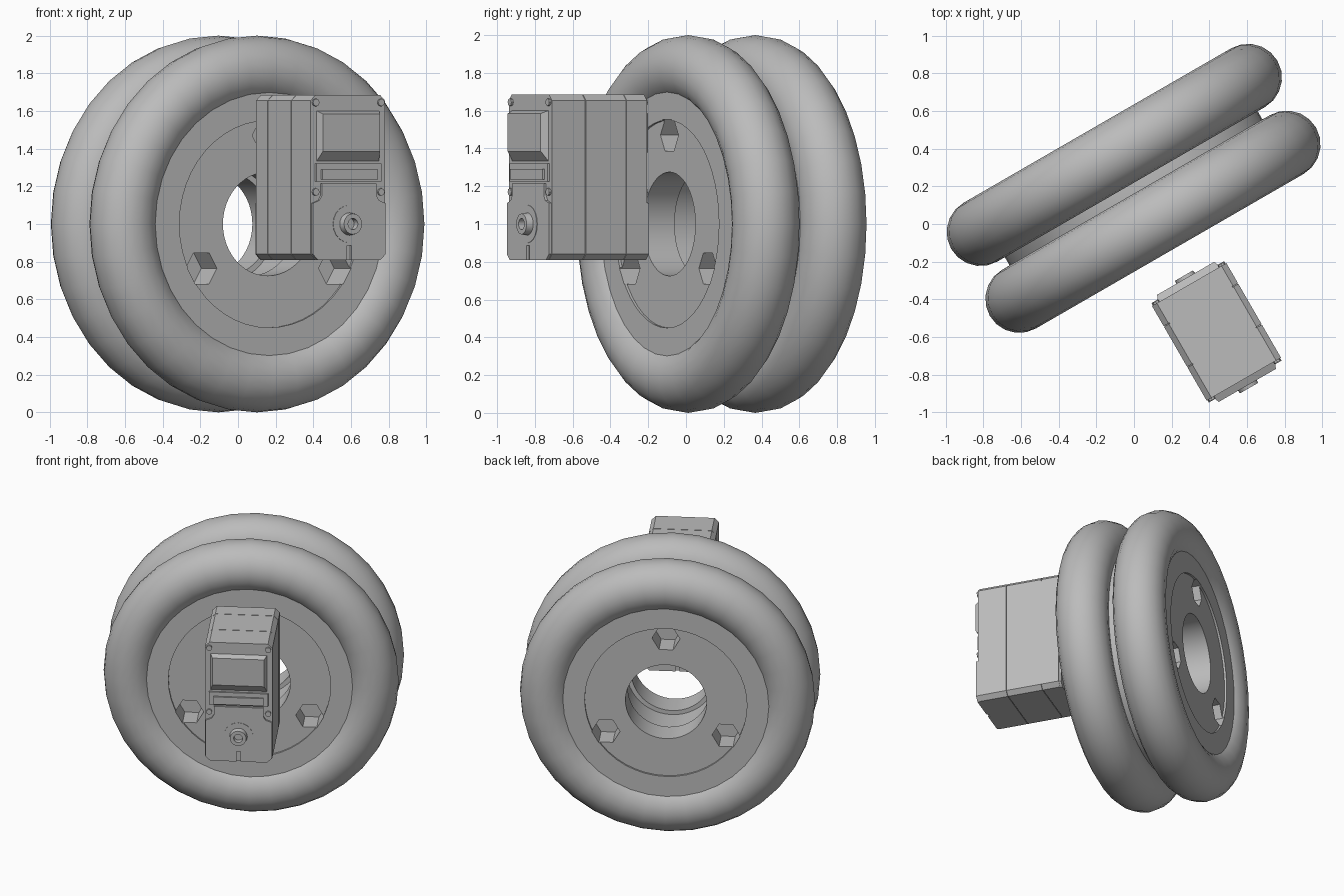
import bpy, bmesh, math
from mathutils import Matrix

cube = bpy.data.objects.get("Cube")
if cube:
    bpy.data.objects.remove(cube, do_unlink=True)

# Whole assembly is turned about the vertical axis; parts are built square-on
TURN = Matrix.Rotation(math.radians(30), 4, 'Z')
AXLE_X, AXLE_Z = 0.093, 1.0
WHEEL_Y, HALF_GAP = 0.165, 0.205
MOTOR_Y, MOTOR_HALF = -0.715, 0.29

grey = bpy.data.materials.new("plain grey")
grey.use_nodes = True
grey.diffuse_color = (0.5, 0.5, 0.5, 1)
grey.node_tree.nodes["Principled BSDF"].inputs["Base Color"].default_value = (0.5, 0.5, 0.5, 1)


def finish(name, bm, smooth=False):
    bmesh.ops.recalc_face_normals(bm, faces=bm.faces)
    mesh = bpy.data.meshes.new(name)
    bm.to_mesh(mesh)
    bm.free()
    mesh.materials.append(grey)
    obj = bpy.data.objects.new(name, mesh)
    bpy.context.collection.objects.link(obj)
    obj.matrix_world = TURN
    if smooth:
        bpy.ops.object.select_all(action='DESELECT')
        obj.select_set(True)
        bpy.context.view_layer.objects.active = obj
        bpy.ops.object.shade_smooth_by_angle(angle=math.radians(35))
    return obj


def lathe(name, profile, y, steps=40):
    """Spin a closed (radius, offset) profile around the axle."""
    bm = bmesh.new()
    rings = []
    for i in range(steps):
        a = math.tau * i / steps
        rings.append([bm.verts.new((AXLE_X + r * math.cos(a), y + d, AXLE_Z + r * math.sin(a)))
                      for r, d in profile])
    n = len(profile)
    for i in range(steps):
        a, b = rings[i], rings[(i + 1) % steps]
        for j in range(n):
            k = (j + 1) % n
            bm.faces.new((a[j], a[k], b[k], b[j]))
    return finish(name, bm, True)


def prism(name, near, y0, y1, far=None):
    """Loft an (x, z) outline, measured from the axle, between two depths."""
    bm = bmesh.new()
    a, b = [[bm.verts.new((AXLE_X + x, y, AXLE_Z + z)) for x, z in pts]
            for pts, y in ((near, y0), (far or near, y1))]
    bm.faces.new(a)
    bm.faces.new(b)
    for i in range(len(a)):
        j = (i + 1) % len(a)
        bm.faces.new((a[i], a[j], b[j], b[i]))
    return finish(name, bm)


def ngon(x, z, r, n):
    return [(x + r * math.cos(math.tau * i / n), z + r * math.sin(math.tau * i / n)) for i in range(n)]


def rect(w, z0, z1, c=0.0):
    """Rectangle of half width w with chamfered corners."""
    if c == 0:
        return [(-w, z0), (w, z0), (w, z1), (-w, z1)]
    return [(-w, z0 + c), (-w + c, z0), (w - c, z0), (w, z0 + c),
            (w, z1 - c), (w - c, z1), (-w + c, z1), (-w, z1 - c)]


def mirrored(half):
    return half + [(-x, z) for x, z in reversed(half)]


# Tyres
tube = [(0.82 + 0.18 * math.cos(math.tau * i / 20), 0.18 * math.sin(math.tau * i / 20)) for i in range(20)]
for side, name in ((-1, "front_tyre"), (1, "rear_tyre")):
    lathe(name, tube, WHEEL_Y + side * HALF_GAP, 36)

# Hub: recessed outer faces, open bore with an inner groove, joining drum
face = HALF_GAP + 0.13
half_hub = [(0.305, -0.13), (0.275, -0.13), (0.275, -face + 0.015), (0.55, -face + 0.015),
            (0.55, -face), (0.75, -face), (0.775, -0.1)]
hub = lathe("wheel_hub", half_hub + [(r, -d) for r, d in reversed(half_hub)], WHEEL_Y, 48)

# Hexagonal pockets on both hub faces
for side in (-1, 1):
    for k in range(3):
        a = math.radians(90 + 120 * k)
        outline = ngon(0.47 * math.cos(a), 0.47 * math.sin(a), 0.095, 6)
        cutter = prism("pocket_cutter", outline, WHEEL_Y + side * (face - 0.18), WHEEL_Y + side * (face + 0.1))
        cutter.hide_render = True
        mod = hub.modifiers.new("pocket", 'BOOLEAN')
        mod.operation, mod.solver, mod.object = 'DIFFERENCE', 'EXACT', cutter
        bpy.context.view_layer.update()
        bpy.context.view_layer.objects.active = hub
        bpy.ops.object.modifier_apply(modifier=mod.name)
        bpy.data.objects.remove(cutter, do_unlink=True)

# Motor housing in three sections, split by fine seams
LOW, HIGH, W = -0.19, 0.685, 0.228
shell = rect(W, LOW, HIGH, 0.03)
for name, y0, y1 in (("motor_front_case", MOTOR_Y - MOTOR_HALF, -0.802),
                     ("motor_middle_case", -0.798, -0.552),
                     ("motor_rear_case", -0.548, MOTOR_Y + MOTOR_HALF)):
    prism(name, shell, y0, y1)
prism("motor_core", rect(W - 0.006, LOW + 0.006, HIGH - 0.006, 0.03), MOTOR_Y - 0.25, MOTOR_Y + 0.25)

# Matching details on both motor ends
plate = mirrored([(0.014, LOW + 0.075), (0.014, LOW), (W - 0.035, LOW), (W - 0.005, LOW + 0.03),
                  (W - 0.005, 0.11), (W - 0.045, 0.125), (W - 0.06, 0.15), (W - 0.06, 0.215)])
for side, end in ((-1, "front"), (1, "rear")):
    def at(d):
        return MOTOR_Y + side * (MOTOR_HALF + d)

    prism(end + "_lower_plate", plate, at(-0.01), at(0.015))
    prism(end + "_connector_ledge", rect(0.2, 0.225, 0.32), at(-0.01), at(0.012))
    prism(end + "_connector_lip", rect(0.17, 0.235, 0.29), at(0), at(0.025))
    prism(end + "_cover_panel", rect(0.195, 0.32, 0.605), at(-0.01), at(0.038),
          rect(0.175, 0.385, 0.585))
    for x in (-0.2, 0.2):
        for z in (0.17, 0.645):
            prism(end + "_screw", ngon(x, z, 0.02, 8), at(-0.005), at(0.012))
    # Output shaft boss with a bored centre
    boss = [(0.1, -0.01), (0.1, 0.018), (0.06, 0.018), (0.055, 0.055), (0.03, 0.055), (0.03, -0.01)]
    lathe(end + "_shaft_boss", [(r, side * d) for r, d in boss], at(0), 20)
